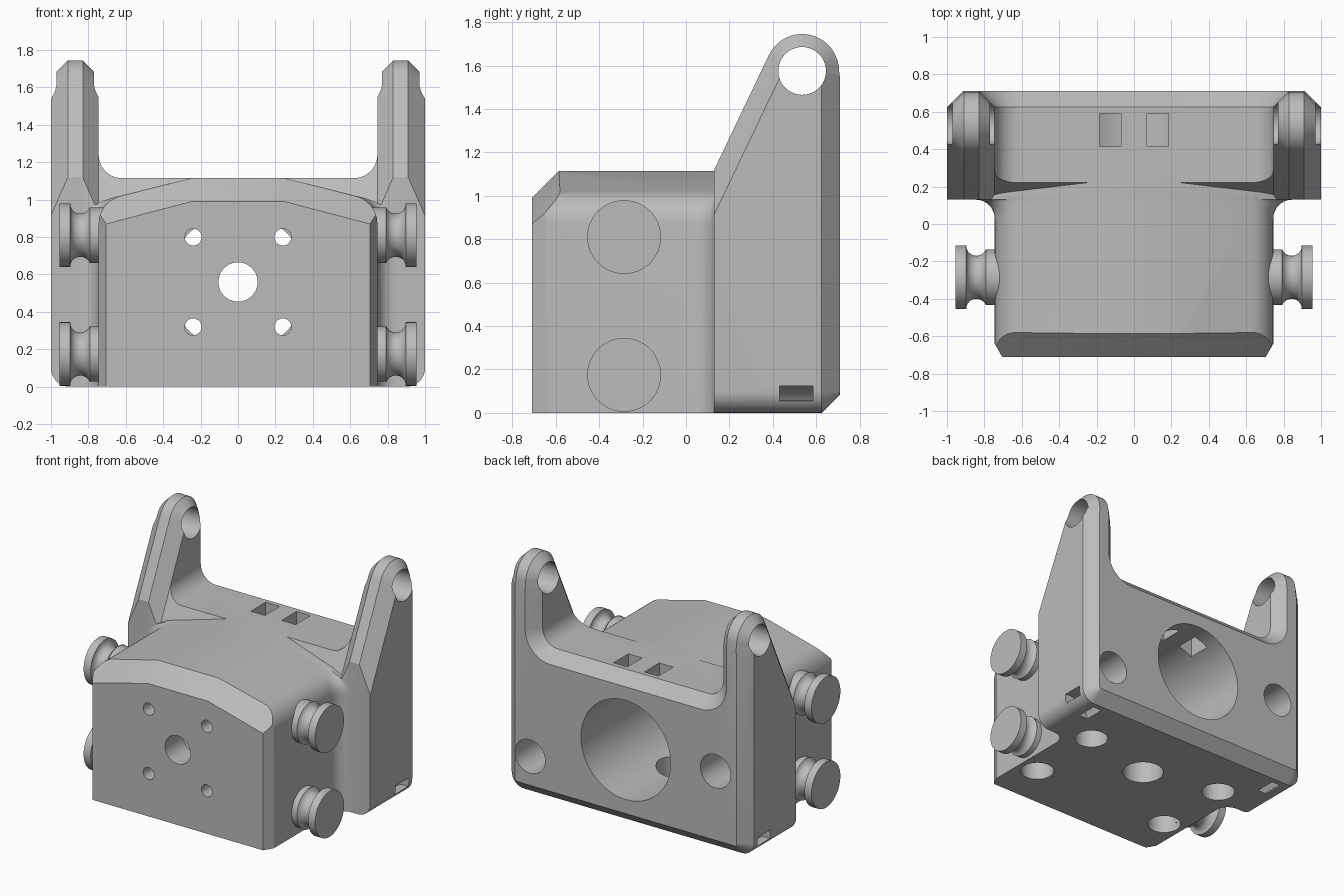
import bpy, bmesh, math
from mathutils import Vector, Matrix

if "Cube" in bpy.data.objects:
    bpy.data.objects.remove(bpy.data.objects["Cube"])

grey = bpy.data.materials.new("plain grey")
grey.use_nodes = True
grey.diffuse_color = (0.5, 0.5, 0.5, 1)
grey.node_tree.nodes["Principled BSDF"].inputs["Base Color"].default_value = (0.5, 0.5, 0.5, 1)


def make(name, bm):
    bmesh.ops.recalc_face_normals(bm, faces=bm.faces)
    me = bpy.data.meshes.new(name)
    bm.to_mesh(me)
    bm.free()
    me.materials.append(grey)
    ob = bpy.data.objects.new(name, me)
    bpy.context.collection.objects.link(ob)
    return ob


def loft(rings):
    """Skin a row of equal rings and cap both ends."""
    bm = bmesh.new()
    rows = [[bm.verts.new(p) for p in ring] for ring in rings]
    n = len(rows[0])
    for a, b in zip(rows, rows[1:]):
        for i in range(n):
            j = (i + 1) % n
            bm.faces.new((a[i], a[j], b[j], b[i]))
    bm.faces.new(rows[0])
    bm.faces.new(rows[-1])
    return bm


def arc(cx, cy, r, start, end, steps):
    out = []
    for i in range(steps + 1):
        t = math.radians(start + (end - start) * i / steps)
        out.append((cx + r * math.cos(t), cy + r * math.sin(t)))
    return out


def inset(points, d):
    """Move a counter-clockwise outline inwards with mitred corners."""
    out = []
    for i, p in enumerate(points):
        p = Vector(p)
        e1 = (p - Vector(points[i - 1])).normalized()
        e2 = (Vector(points[(i + 1) % len(points)]) - p).normalized()
        n1, n2 = Vector((-e1.y, e1.x)), Vector((-e2.y, e2.x))
        out.append(p + (n1 + n2) * d / (1 + n1.dot(n2)))
    return out


def box(x, y, z):
    ring = [(x[0], y[0]), (x[1], y[0]), (x[1], y[1]), (x[0], y[1])]
    return make("cutter", loft([[(a, b, h) for a, b in ring] for h in z]))


def cylinder(axis, centre, r, lo, hi):
    """Cylinder along an axis; centre holds the other two coordinates."""
    rings = []
    for h in (lo, hi):
        ring = []
        for p in arc(centre[0], centre[1], r, 0, 352.5, 47):
            q = list(p)
            q.insert("xyz".index(axis), h)
            ring.append(q)
        rings.append(ring)
    return make("cutter", loft(rings))


def boolean(target, tools):
    for operation, tool in tools:
        mod = target.modifiers.new("boolean", "BOOLEAN")
        mod.operation, mod.object, mod.solver = operation, tool, "EXACT"
    bpy.context.view_layer.update()
    graph = bpy.context.evaluated_depsgraph_get()
    mesh = bpy.data.meshes.new_from_object(target.evaluated_get(graph))
    target.modifiers.clear()
    target.data = mesh
    for _, tool in tools:
        bpy.data.objects.remove(tool)


# Rear frame: U-shaped outline with chamfered back edge
C = 0.085
right = (arc(0.9, 0.1, 0.1, -90, 0, 8) + [(1, 1.9), (0.745, 1.9)]
         + arc(0.62, 1.24, 0.125, 0, -90, 10))
outline = right + [(-x, z) for x, z in reversed(right)]
frame = make("bracket_body", loft([
    [(x, 0, z) for x, z in outline],
    [(x, 0.71 - C, z) for x, z in outline],
    [(x, 0.71, z) for x, z in inset(outline, C)]]))


# Side silhouette with sloping arms, chamfered inside and out
def silhouette(d):
    return ([(0.13, -0.1), (0.13, 1.12 - d / 0.437)]
            + arc(0.535, 1.575, 0.17 - d, 154, 0, 20)
            + [(0.73, 1.4), (0.73, -0.1)])


half = [(0.745, C), (0.83, 0), (0.91, 0), (1.01, 0.1)]
stations = [(-x, d) for x, d in reversed(half)] + half
sides = make("cutter", loft([[(x, y, z) for y, z in silhouette(d)] for x, d in stations]))

# Front housing: rounded shoulders, flaring into the frame
section = [(0.745, 0, 1)]
for i, (x, z) in enumerate(arc(0.593, 0.872, 0.152, 0, 76, 10)):
    section.append((x, z, math.cos(math.radians(7.6 * i)) ** 2))
section.append((0.25, 1.115, 0))


def housing_ring(y, flare):
    pts = [(x + flare * w, y, z) for x, z, w in section]
    return pts + [(-x, y, z) for x, y, z in reversed(pts)]


rings = [housing_ring(-0.71, 0)]
for y, offset in arc(0.03, 0.1, 0.1, -90, 0, 8):
    rings.append(housing_ring(y, offset))
rings.append(housing_ring(0.3, 0.1))
bm = loft(rings)
# Chamfer the front edges with cutting planes
edge = Vector((0.25, -0.71, 0.99))
slope = Vector((0.455, 0, -0.12)).cross(Vector((0, 0.125, 0.125)))
slope *= 1 if slope.z > 0 else -1
planes = [(edge, Vector((0, -1, 1)))]
for s in (1, -1):
    planes.append((Vector((s * 0.25, -0.71, 0.99)), Vector((s * slope.x, slope.y, slope.z))))
    planes.append((Vector((s * 0.705, -0.71, 0)), Vector((s * 0.07, -0.04, 0))))
for co, no in planes:
    bmesh.ops.bisect_plane(bm, geom=bm.verts[:] + bm.edges[:] + bm.faces[:],
                           plane_co=co, plane_no=no.normalized(), clear_outer=True)
    bmesh.ops.holes_fill(bm, edges=[e for e in bm.edges if e.is_boundary], sides=0)
housing = make("cutter", bm)

boolean(frame, [("INTERSECT", sides), ("UNION", housing)])

# Bores and blind holes
MID = 0.56
cuts = [cylinder("x", (0.535, 1.575), 0.11, -1.1, 1.1),
        cylinder("y", (0, MID), 0.37, -0.5, 0.8),
        cylinder("y", (0, MID), 0.105, -0.8, -0.4),
        cylinder("y", (0.79, 0.3), 0.125, 0.36, 0.8),
        cylinder("y", (-0.74, 0.6), 0.125, 0.36, 0.8),
        cylinder("z", (0, 0.1), 0.145, -0.1, 0.35)]
for s in (1, -1):
    for t in (1, -1):
        cuts.append(cylinder("y", (s * 0.24, MID + t * 0.24), 0.045, -0.8, -0.4))
        cuts.append(cylinder("z", (s * 0.59, -0.07 + t * 0.3), 0.118, -0.1, 0.25))
    # Tie slots: straight on top, curved around the lower corners
    cuts.append(box(sorted((s * 0.07, s * 0.185)), (0.415, 0.59), (0.8, 1.3)))
    band = arc(0.96, -0.04, 0.17, -10, 200, 24) + arc(0.96, -0.04, 0.1, 200, -10, 24)
    cuts.append(make("cutter", loft([[(s * x, y, z) for x, z in band] for y in (0.43, 0.585)])))
boolean(frame, [("DIFFERENCE", c) for c in cuts])

# Spool-shaped side knobs
spool = ([(0.7, 0.148), (0.79, 0.148)] + arc(0.843, 0.17, 0.055, 200, 340, 10)
         + [(0.897, 0.17), (0.955, 0.17)])
parts = [frame]
for side, s in (("left", 1), ("right", -1)):
    for level, h in (("lower", 0.175), ("upper", 0.81)):
        knob = loft([[(s * x, -0.285 + y, h + z) for y, z in arc(0, 0, r, 0, 352.5, 47)]
                     for x, r in spool])
        parts.append(make(f"{side}_{level}_knob", knob))

bpy.ops.object.select_all(action="DESELECT")
for ob in parts:
    ob.select_set(True)
bpy.context.view_layer.objects.active = frame
bpy.ops.object.shade_smooth_by_angle(angle=math.radians(25))
